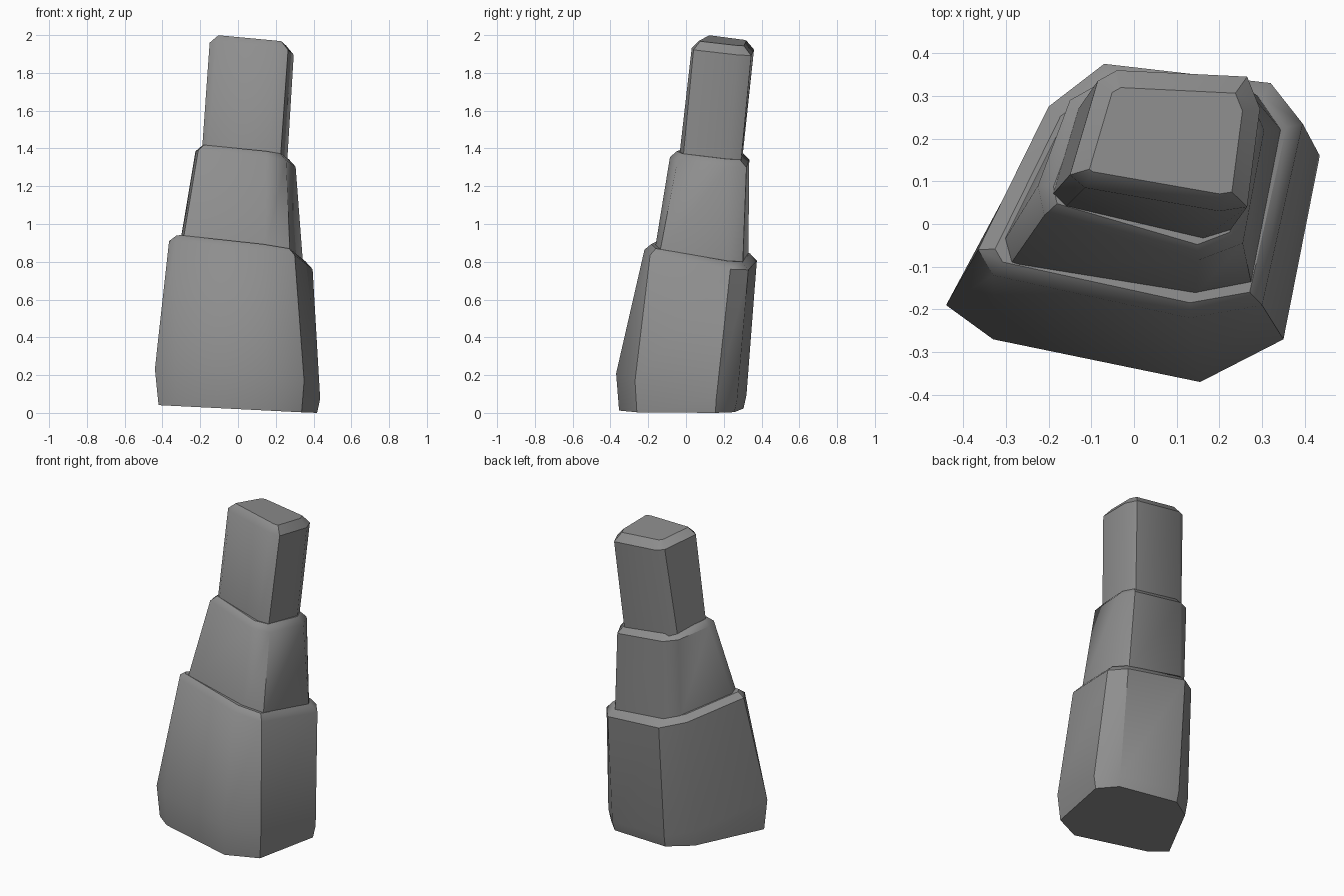
import bpy
import bmesh
import math
from mathutils import Vector

cube = bpy.data.objects.get("Cube")
if cube:
    bpy.data.objects.remove(cube, do_unlink=True)

stone = bpy.data.materials.new("grey_stone")
stone.use_nodes = True
grey = (0.27, 0.27, 0.27, 1)
stone.diffuse_color = grey
stone.node_tree.nodes["Principled BSDF"].inputs["Base Color"].default_value = grey


def outline(*points):
    """Plan outline, counter-clockwise from the left front corner, in hundredths."""
    return [Vector(p) / 100 for p in points]


def inset(ring, width):
    """Move every side of a plan outline inwards by the same width."""
    result = []
    for i, p in enumerate(ring):
        before = (p - ring[i - 1]).normalized()
        after = (ring[(i + 1) % len(ring)] - p).normalized()
        n1 = Vector((-before.y, before.x))
        n2 = Vector((-after.y, after.x))
        result.append(p + (n1 + n2) * width / (1 + n1.dot(n2)))
    return result


def tilted(ring, height, slope_x, slope_y):
    """Lift a plan outline onto a sloping plane."""
    return [(p.x, p.y, max(0, height + slope_x * p.x + slope_y * p.y)) for p in ring]


def loft(name, rings):
    """Skin a stack of rings and cap both ends."""
    bm = bmesh.new()
    loops = [[bm.verts.new(co) for co in ring] for ring in rings]
    for low, high in zip(loops, loops[1:]):
        for i in range(len(low)):
            j = (i + 1) % len(low)
            bm.faces.new((low[i], low[j], high[j], high[i]))
    bm.faces.new(reversed(loops[0]))
    bm.faces.new(loops[-1])
    bmesh.ops.recalc_face_normals(bm, faces=bm.faces)
    mesh = bpy.data.meshes.new(name)
    bm.to_mesh(mesh)
    bm.free()
    mesh.materials.append(stone)
    obj = bpy.data.objects.new(name, mesh)
    bpy.context.collection.objects.link(obj)
    bpy.ops.object.select_all(action="DESELECT")
    obj.select_set(True)
    bpy.context.view_layer.objects.active = obj
    bpy.ops.object.shade_smooth_by_angle(angle=math.radians(40))


def rim(ring, plane, width, rise):
    """Shoulder ring followed by the bevelled top edge."""
    height, sx, sy = plane
    return [tilted(ring, height, sx, sy),
            tilted(inset(ring, width), height + rise, sx, sy)]


# Lower block, with a chamfered foot
foot = outline((-44, -19), (-33, -27), (15.5, -37), (35, -27),
               (43.5, 16), (33, 27), (-7, 32), (-22, 22))
shoulder = outline((-36.5, -6), (-33, -12), (13, -22), (30, -19),
                   (39.5, 23.5), (32, 33), (-7, 37.5), (-20, 27.5))
loft("lower_block", [tilted(inset(foot, 0.015), 0.02, -0.05, 0),
                     tilted(foot, 0.15, -0.1, -0.2),
                     *rim(shoulder, (0.85, -0.14, -0.145), 0.035, 0.035)])

# Middle block, sunk slightly into the lower one
foot = outline((-30.5, -4), (-29, -9.5), (14.5, -16.5), (27.5, -14),
               (34.5, 22), (29, 30), (-7, 33), (-15, 27))
shoulder = outline((-22.5, 9), (-21, 2), (15, -8.5), (25.5, -4.5),
                   (30.5, 22), (26, 32), (-7, 33.5), (-15, 29))
loft("middle_block", [tilted(foot, 0.86, -0.14, -0.145),
                      *rim(shoulder, (1.365, -0.13, -0.1), 0.035, 0.035)])

# Upper block, sunk slightly into the middle one
foot = outline((-19, 7), (-16, 4), (16, -3.5), (22.5, -1.5),
               (26, 22), (23, 29), (-9, 30), (-13, 27))
shoulder = outline((-15, 11.5), (-11.5, 8.5), (20, 3), (26.5, 4),
                   (29.5, 27), (26.5, 34.5), (-4, 36), (-8.5, 33.5))
loft("upper_block", [tilted(foot, 1.38, -0.13, -0.1),
                     *rim(shoulder, (1.955, -0.11, -0.1), 0.04, 0.045)])
